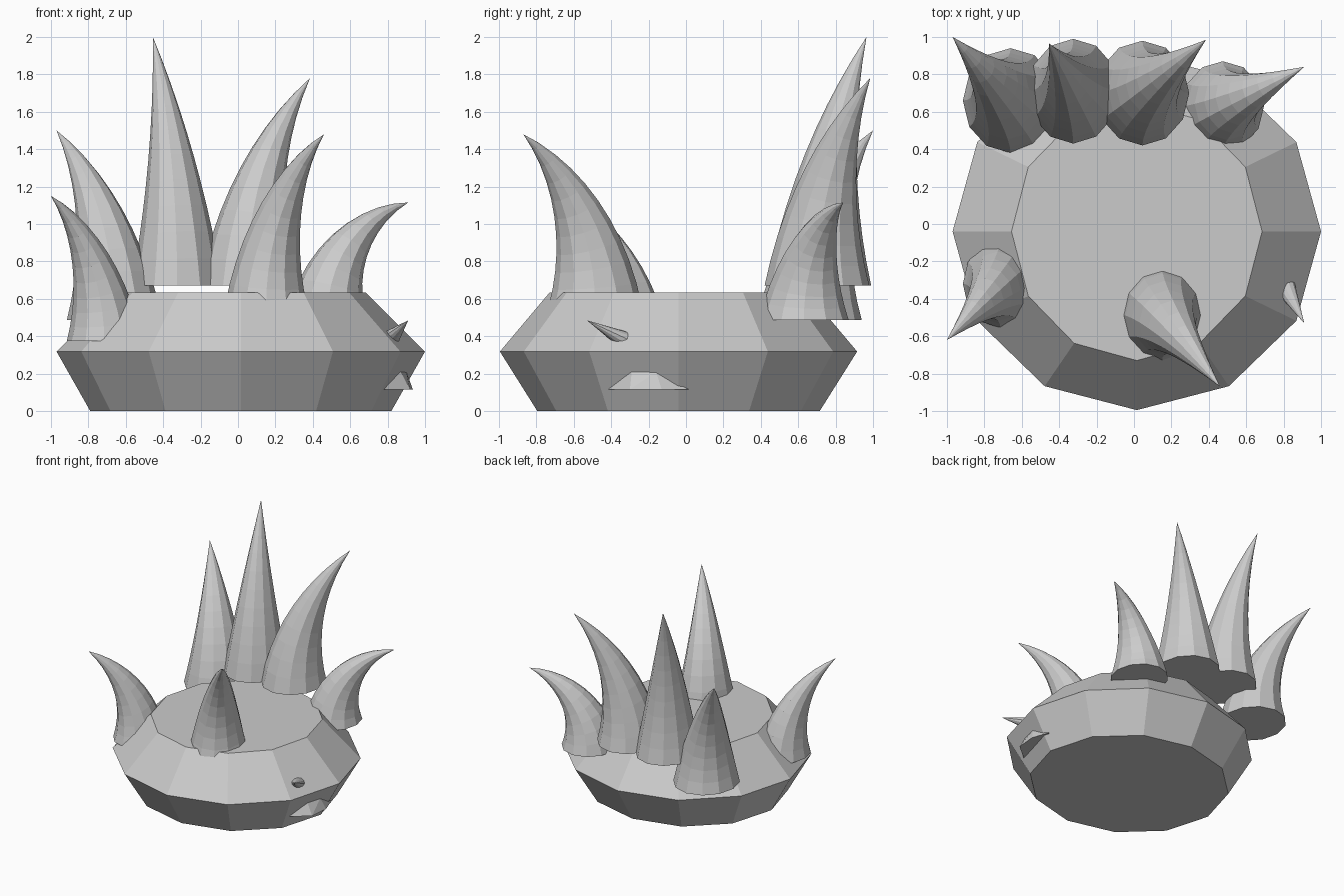
import bpy, bmesh, math
from mathutils import Vector

if "Cube" in bpy.data.objects:
    bpy.data.objects.remove(bpy.data.objects["Cube"], do_unlink=True)

# Single grey material
grey = bpy.data.materials.new("plain_grey")
grey.use_nodes = True
COLOUR = (0.6, 0.6, 0.6, 1)
grey.diffuse_color = COLOUR
grey.node_tree.nodes["Principled BSDF"].inputs["Base Color"].default_value = COLOUR

SIDES = 12
ANGLES = [2 * math.pi * i / SIDES for i in range(SIDES)]


def finish(name, bm):
    bmesh.ops.recalc_face_normals(bm, faces=bm.faces)
    mesh = bpy.data.meshes.new(name)
    bm.to_mesh(mesh)
    bm.free()
    mesh.materials.append(grey)
    obj = bpy.data.objects.new(name, mesh)
    bpy.context.collection.objects.link(obj)
    return obj


def loft(name, rings, tip=None):
    """Skin a stack of rings, closed by a flat base and a cap or a point."""
    bm = bmesh.new()
    loops = [[bm.verts.new(p) for p in ring] for ring in rings]
    bm.faces.new(loops[0])
    for low, high in zip(loops, loops[1:]):
        for i in range(SIDES):
            j = (i + 1) % SIDES
            bm.faces.new((low[i], low[j], high[j], high[i]))
    if tip is None:
        bm.faces.new(loops[-1])
    else:
        end = bm.verts.new(tip)
        for i in range(SIDES):
            bm.faces.new((loops[-1][i], loops[-1][(i + 1) % SIDES], end))
    return finish(name, bm)


def horn(name, base, tip, rx, ry, steps=10):
    """Cone bent along a circular arc that starts out vertical."""
    base, tip = Vector(base), Vector(tip)
    lean = tip - base
    height, lean.z = lean.z, 0
    reach = lean.length
    u = lean.normalized()
    up = Vector((0, 0, 1))
    bend = 2 * math.atan2(reach, height)
    radius = reach / (1 - math.cos(bend))
    rings = []
    for k in range(steps):
        t = k / steps
        a = bend * t
        centre = base + radius * ((1 - math.cos(a)) * u + math.sin(a) * up)
        tilted = math.cos(a) * u - math.sin(a) * up
        ring = []
        for g in ANGLES:
            v = Vector((rx * math.cos(g), ry * math.sin(g), 0)) * (1 - t)
            along = v.dot(u)
            ring.append(centre + (v - along * u) + along * tilted)
        rings.append(ring)
    return loft(name, rings, tip)


# Faceted body: rx, ry, z of each ring
body_rings = [(0.805, 0.755, 0), (0.985, 0.955, 0.318), (0.67, 0.69, 0.633)]
loft("body", [[(0.015 + rx * math.cos(a), -0.04 + ry * math.sin(a), z) for a in ANGLES]
              for rx, ry, z in body_rings])

# Back row of horns
horn("back_horn_outer_right", (-0.66, 0.66, 0.486), (-0.97, 1.0, 1.5), 0.255, 0.28)
horn("back_horn_inner_right", (-0.325, 0.71, 0.67), (-0.455, 0.965, 2.0), 0.245, 0.28)
horn("back_horn_inner_left", (0.045, 0.70, 0.67), (0.385, 0.985, 1.78), 0.25, 0.28)
horn("back_horn_outer_left", (0.475, 0.63, 0.486), (0.91, 0.84, 1.115), 0.22, 0.24)

# Front horns
horn("front_horn_right", (-0.715, -0.32, 0.375), (-1.0, -0.62, 1.15), 0.2, 0.235)
horn("front_horn_left", (0.15, -0.485, 0.56), (0.46, -0.87, 1.48), 0.22, 0.25)

# Small straight spike on the side
start, end = Vector((0.81, -0.34, 0.385)), Vector((0.91, -0.53, 0.485))
turn = (end - start).to_track_quat("Z", "Y")
loft("side_spike", [[start + turn @ Vector((0.055 * math.cos(a), 0.045 * math.sin(a), 0))
                     for a in ANGLES]], end)

# Shallow flat-bottomed ledge below the spike
bm = bmesh.new()
ledge_bottom = [(0.775, -0.42), (0.92, -0.3), (0.935, -0.13), (0.885, 0.015), (0.7, -0.2)]
ledge_top = [(0.87, -0.29), (0.9, -0.16), (0.75, -0.2)]
for outline, z in ((ledge_bottom, 0.115), (ledge_top, 0.21)):
    for x, y in outline:
        bm.verts.new((x, y, z))
bmesh.ops.convex_hull(bm, input=bm.verts)
finish("side_ledge", bm)
